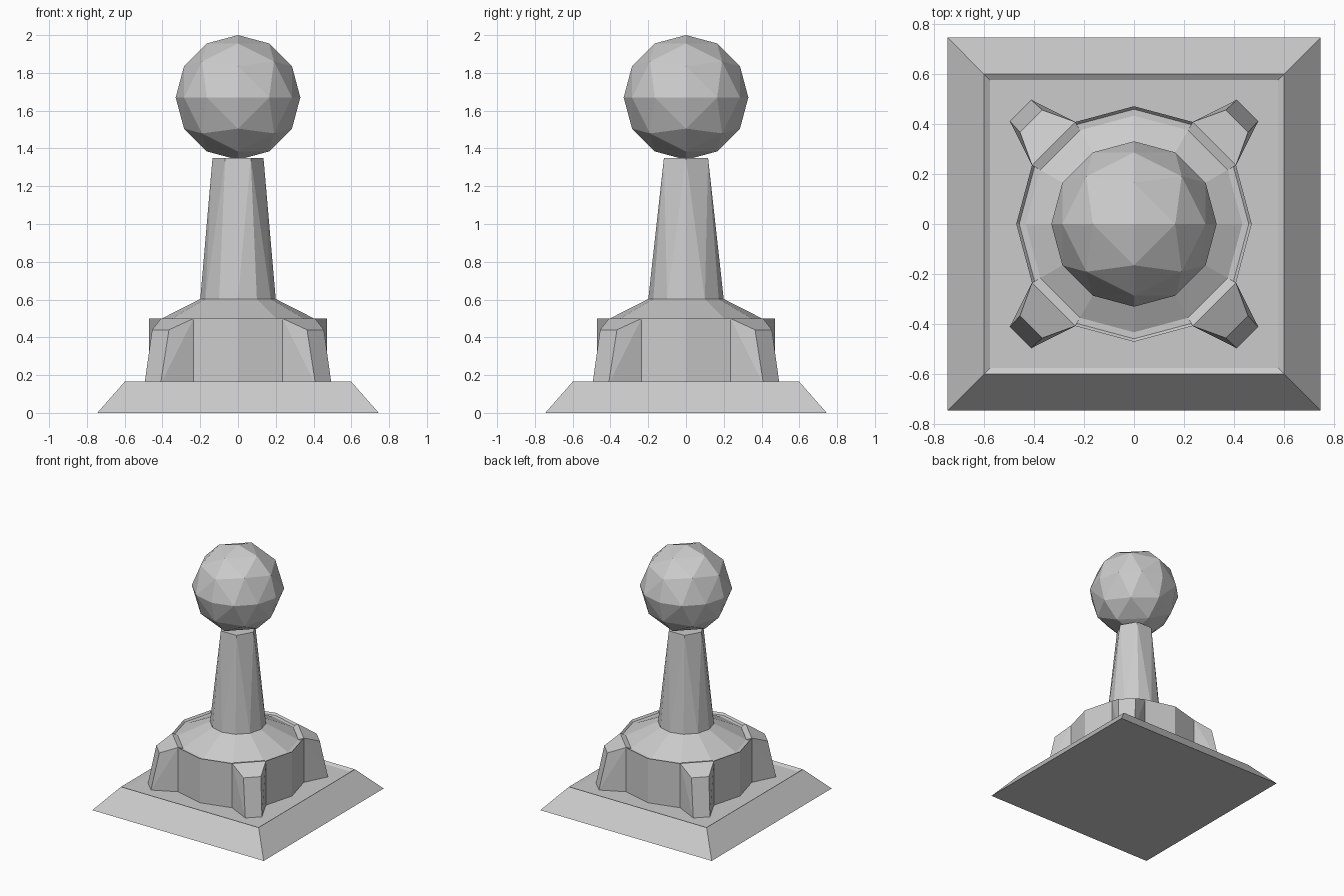
import bpy, bmesh
from math import sin, cos, tau
from mathutils import Vector

if "Cube" in bpy.data.objects:
    bpy.data.objects.remove(bpy.data.objects["Cube"])


def make(name, bm):
    bmesh.ops.recalc_face_normals(bm, faces=bm.faces)
    me = bpy.data.meshes.new(name)
    bm.to_mesh(me)
    bm.free()
    ob = bpy.data.objects.new(name, me)
    bpy.context.collection.objects.link(ob)
    return ob


def ring(bm, n, r, z, turn=0.0):
    return [bm.verts.new((r * cos(tau * (i + turn) / n), r * sin(tau * (i + turn) / n), z))
            for i in range(n)]


def stack(name, n, profile, turn=0.0):
    """Closed n-sided solid through (radius, z) rings."""
    bm = bmesh.new()
    rings = [ring(bm, n, r, z, turn) for r, z in profile]
    for a, b in zip(rings, rings[1:]):
        for i in range(n):
            j = (i + 1) % n
            bm.faces.new((a[i], a[j], b[j], b[i]))
    bm.faces.new(rings[0])
    bm.faces.new(rings[-1])
    return make(name, bm)


# Square plinth with bevelled sides and a shallow sunken top
D = 2 ** 0.5
stack("plinth", 4, [(0.745 * D, 0), (0.598 * D, 0.167), (0.575 * D, 0.152)], 0.5)

# Twelve-sided collar with thin raised rim and sloping roof
stack("collar", 12, [(0.47, 0.14), (0.47, 0.5), (0.458, 0.485), (0.432, 0.485), (0.2, 0.603)])

# Four diagonal buttresses
for k in range(4):
    bm = bmesh.new()
    sections = [  # (distance along diagonal, half width, z)
        [(0.40, 0.122, 0.14), (0.454, 0.122, 0.14), (0.454, 0.122, 0.5), (0.417, 0.112, 0.487)],
        [(0.64, 0.06, 0.14), (0.64, 0.06, 0.152), (0.58, 0.063, 0.44)]]
    a = tau * (k + 0.5) / 4
    d, s = Vector((cos(a), sin(a), 0)), Vector((-sin(a), cos(a), 0))
    for sec in sections:
        for u, w, z in sec:
            for side in (-1, 1):
                bm.verts.new(d * u + s * w * side + Vector((0, 0, z)))
    bmesh.ops.convex_hull(bm, input=bm.verts)
    make(f"buttress_{k + 1}", bm)

# Tapered stem: twelve sides below, six sides above
bm = bmesh.new()
low, top = ring(bm, 12, 0.2, 0.6), ring(bm, 6, 0.135, 1.35)
for i in range(6):
    a, m, b = low[2 * i], low[2 * i + 1], low[(2 * i + 2) % 12]
    t, u = top[i], top[(i + 1) % 6]
    for f in ((a, m, t), (m, u, t), (m, b, u)):
        bm.faces.new(f)
bm.faces.new(low)
bm.faces.new(top)
make("stem", bm)

# Faceted ball: octahedron with every edge split in three, pushed out to a sphere
bm = bmesh.new()
N, R = 3, 0.33
for sx in (-1, 1):
    for sy in (-1, 1):
        for sz in (-1, 1):
            grid = {}
            for i in range(N + 1):
                for j in range(N + 1 - i):
                    # even angular spacing along the edges
                    p = Vector([sin(tau / 4 * q / N) for q in (i, j, N - i - j)]).normalized() * R
                    grid[i, j] = bm.verts.new((p.x * sx, p.y * sy, p.z * sz + 1.67))
            for i in range(N):
                for j in range(N - i):
                    bm.faces.new((grid[i, j], grid[i + 1, j], grid[i, j + 1]))
                    if i + j < N - 1:
                        bm.faces.new((grid[i + 1, j], grid[i + 1, j + 1], grid[i, j + 1]))
bmesh.ops.remove_doubles(bm, verts=bm.verts, dist=1e-4)
make("ball", bm)
